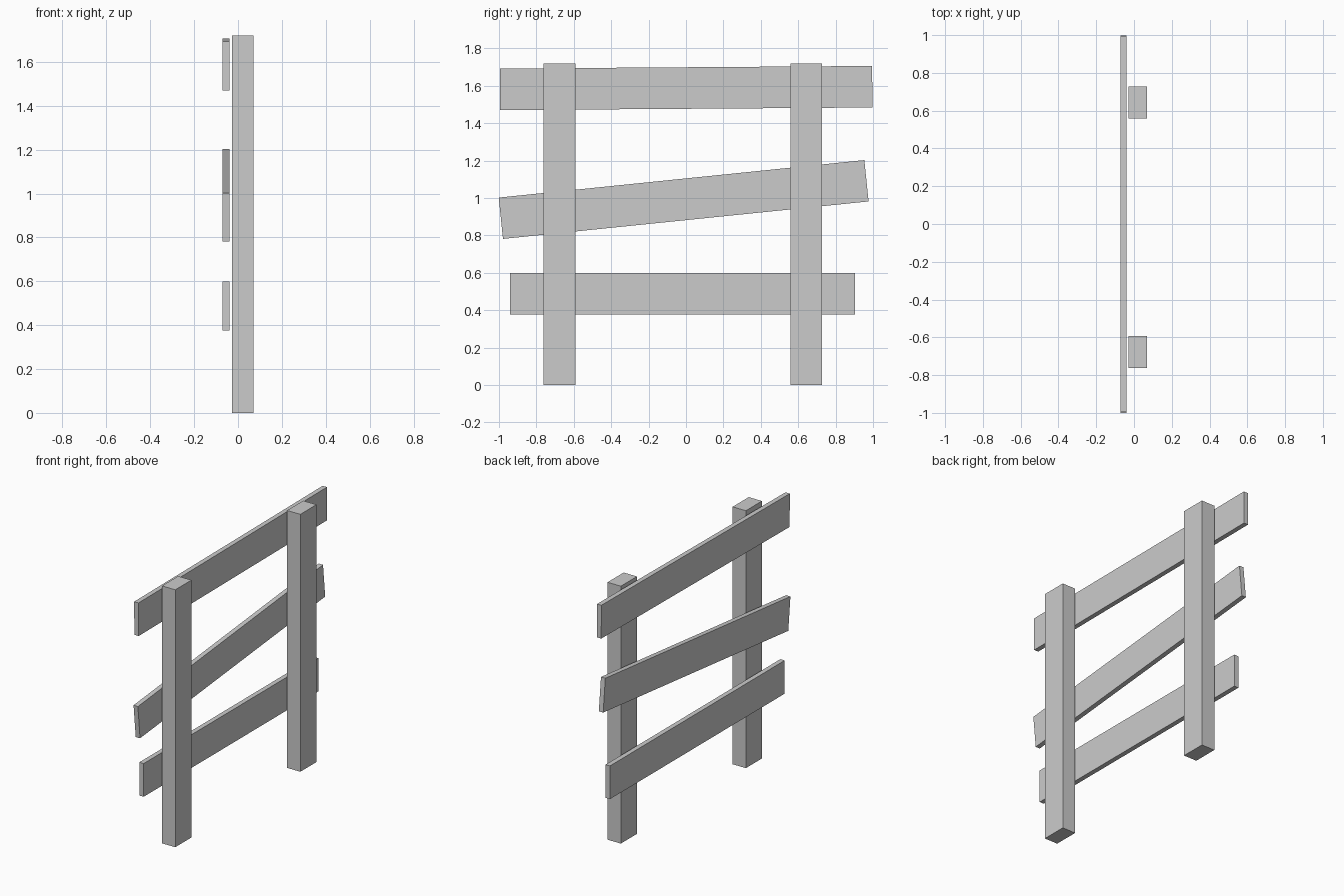
import bpy
from math import radians

if "Cube" in bpy.data.objects:
    bpy.data.objects.remove(bpy.data.objects["Cube"])


def box(name, center, size, tilt=0.0):
    """Box with its size baked into the mesh, tilted about the x axis."""
    bpy.ops.mesh.primitive_cube_add(size=1, location=center)
    ob = bpy.context.object
    ob.name = name
    ob.scale = size
    ob.rotation_euler.x = radians(tilt)
    bpy.ops.object.transform_apply(location=False, rotation=False, scale=True)
    return ob


# Upright posts
for name, y in (("near_post", -0.677), ("far_post", 0.643)):
    box(name, (0.021, y, 0.86), (0.098, 0.17, 1.72))

# Rails nailed to the left side: name, centre y, centre z, length, tilt
for name, y, z, length, tilt in (
    ("top_rail", 0.001, 1.588, 1.99, 0.4),
    ("middle_rail", -0.0125, 0.992, 1.965, 5.85),
    ("bottom_rail", -0.018, 0.487, 1.845, 0.0),
):
    box(name, (-0.055, y, z), (0.032, length, 0.222), tilt)
